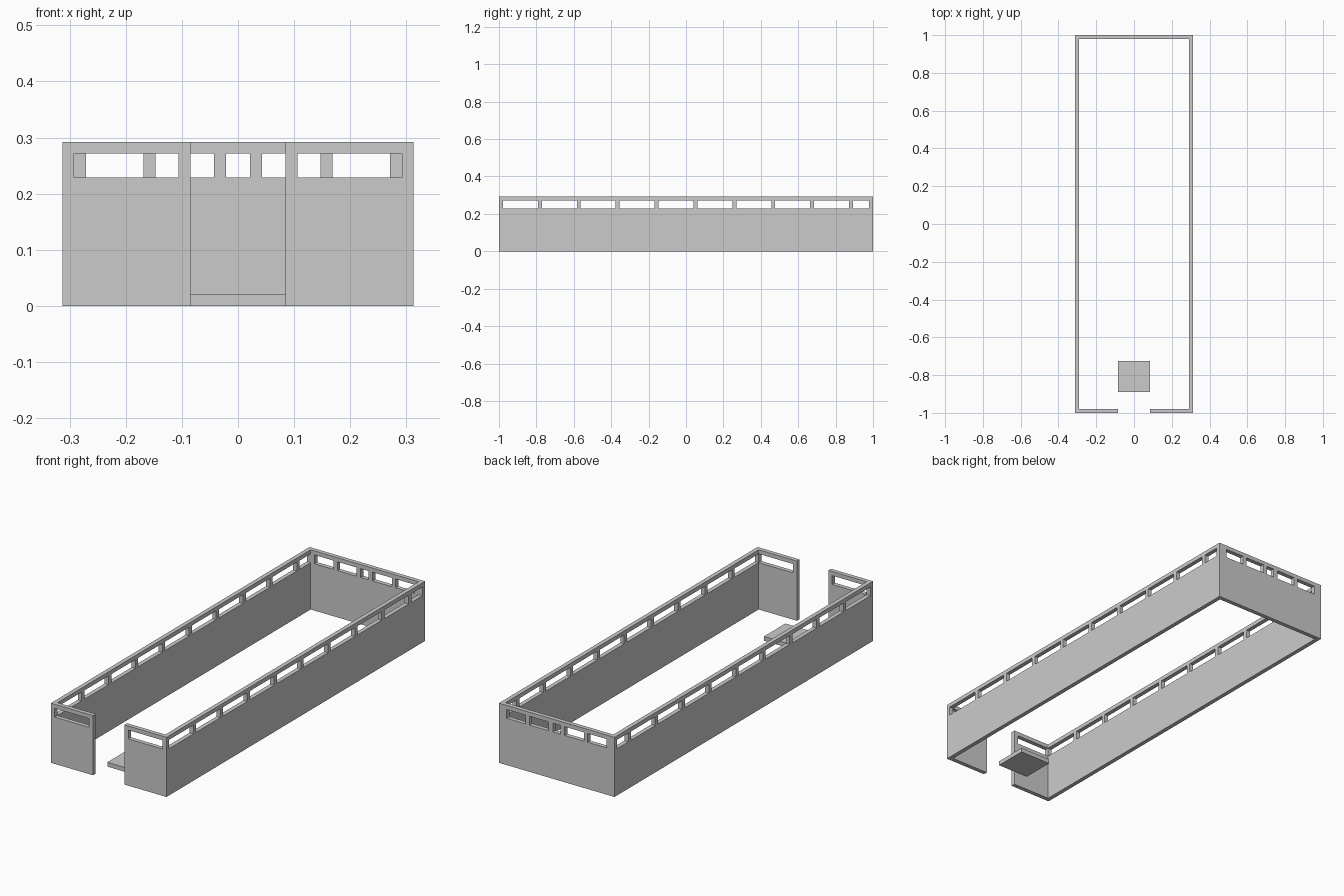
import bpy, bmesh
from mathutils import Matrix, Vector

if "Cube" in bpy.data.objects:
    bpy.data.objects.remove(bpy.data.objects["Cube"])

W, L, H, T = 0.313, 1.0, 0.292, 0.021   # half width, half length, height, wall thickness
SILL, HEAD = 0.229, 0.272               # window bottom and top
DOOR = 0.085                            # half width of the entrance


def finish(bm, name):
    bmesh.ops.recalc_face_normals(bm, faces=bm.faces)
    mesh = bpy.data.meshes.new(name)
    bm.to_mesh(mesh)
    bm.free()
    obj = bpy.data.objects.new(name, mesh)
    bpy.context.collection.objects.link(obj)
    return obj


def boxes(name, spans):
    bm = bmesh.new()
    for lo, hi in spans:
        lo, hi = Vector(lo), Vector(hi)
        m = Matrix.Translation((lo + hi) / 2) @ Matrix.Diagonal((*(hi - lo), 1))
        bmesh.ops.create_cube(bm, size=1, matrix=m)
    return finish(bm, name)


# Perimeter wall: C-shaped plan, open at the entrance
half = [(DOOR, -L), (W, -L), (W, L)]
inner = [(W - T, L - T), (W - T, -L + T), (DOOR, -L + T)]
plan = half + [(-x, y) for x, y in half[::-1]] + \
       [(-x, y) for x, y in inner[::-1]] + inner
bm = bmesh.new()
face = bm.faces.new([bm.verts.new((x, y, 0)) for x, y in plan])
ext = bmesh.ops.extrude_face_region(bm, geom=[face])
bmesh.ops.translate(bm, vec=(0, 0, H),
                    verts=[v for v in ext["geom"] if isinstance(v, bmesh.types.BMVert)])
wall = finish(bm, "perimeter_wall")

# Side windows: a regular row, with a short last one
P = 0.01
side = []
for i in range(10):
    y0 = -L + T + 0.208 * i
    y1 = min(y0 + 0.187, L - T)
    for s in (-1, 1):
        a, b = sorted((s * (W + P), s * (W - T - P)))
        side.append(((a, y0, SILL), (b, y1, HEAD)))

# Front windows: one on each side of the entrance
front = [((a, -L - P, SILL), (b, -L + T + P, HEAD))
         for a, b in ((-W + T, -DOOR - T), (DOOR + T, W - T))]

# Back windows: a small centre one flanked by pairs
back = [((a, L - T - P, SILL), (b, L + P, HEAD))
        for a, b in ((-0.271, -0.168), (-0.147, -0.043), (-0.021, 0.021),
                     (0.043, 0.147), (0.168, 0.271))]

for name, spans in (("side", side), ("front", front), ("back", back)):
    cutter = boxes(name + "_window_cutter", spans)
    cutter.hide_render = True
    cutter.display_type = 'WIRE'
    mod = wall.modifiers.new(name + "_windows", 'BOOLEAN')
    mod.operation = 'DIFFERENCE'
    mod.solver = 'EXACT'
    mod.object = cutter

# Entrance step slab
boxes("entrance_slab", [((-DOOR, -0.889, 0), (DOOR, -0.724, T))])
